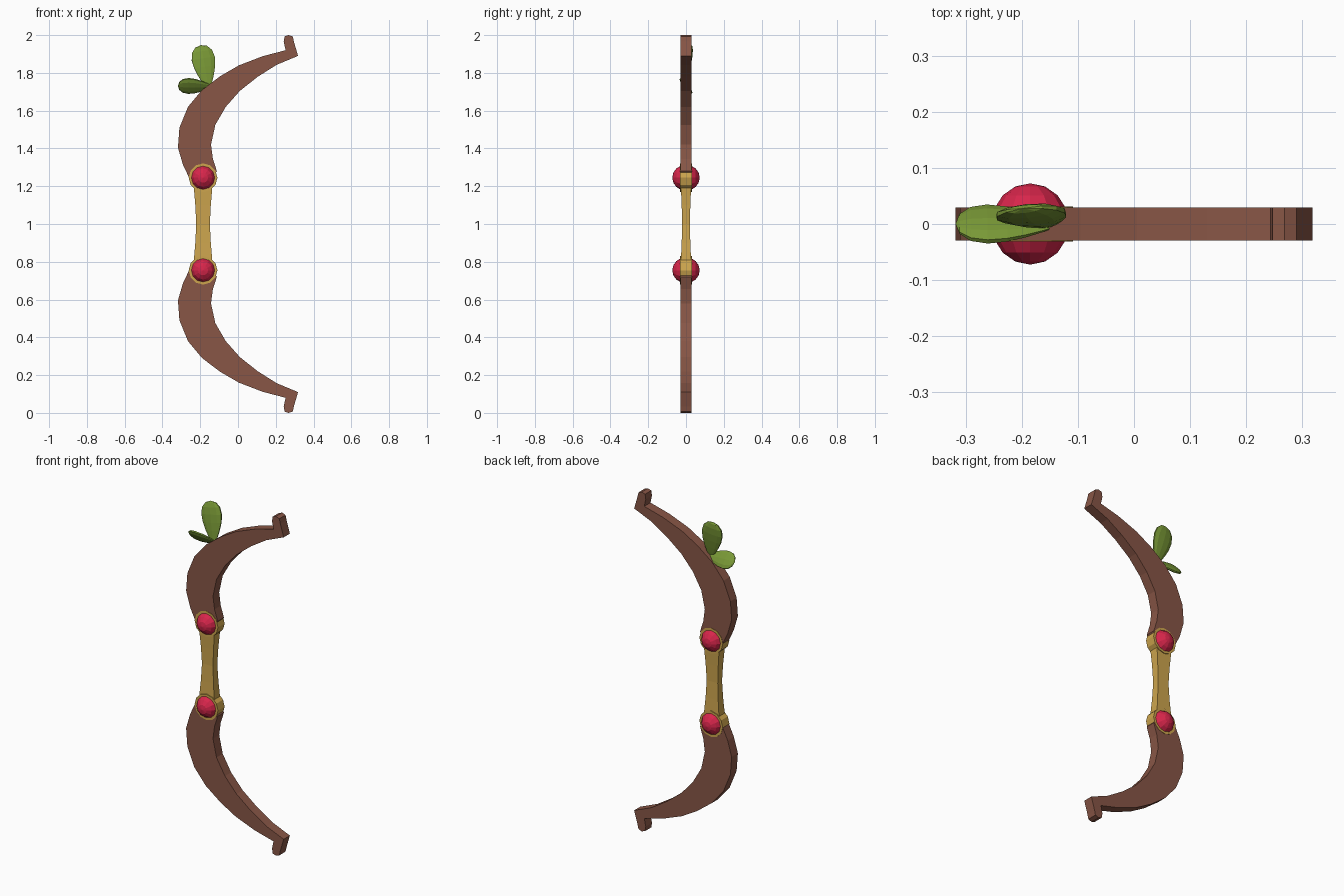
import bpy, bmesh, math
from mathutils import Vector, Matrix

if "Cube" in bpy.data.objects:
    bpy.data.objects.remove(bpy.data.objects["Cube"])


def material(name, rgb):
    m = bpy.data.materials.new(name)
    m.diffuse_color = (*rgb, 1)
    m.use_nodes = True
    m.node_tree.nodes["Principled BSDF"].inputs["Base Color"].default_value = m.diffuse_color
    return m


WOOD = material("brown wood", (0.246, 0.093, 0.061))
GOLD = material("gold", (0.61, 0.376, 0.076))
RED = material("red gem", (0.68, 0.019, 0.07))
GREEN = material("leaf green", (0.19, 0.315, 0.037))


def finish(bm, name, mat):
    bmesh.ops.recalc_face_normals(bm, faces=bm.faces)
    me = bpy.data.meshes.new(name)
    bm.to_mesh(me)
    bm.free()
    me.materials.append(mat)
    ob = bpy.data.objects.new(name, me)
    bpy.context.collection.objects.link(ob)
    return ob


def plate(name, pts, half, mat):
    """Extrude an (x, z) outline from y = -half to y = +half."""
    bm = bmesh.new()
    face = bm.faces.new([bm.verts.new((x, -half, z)) for x, z in pts])
    ext = bmesh.ops.extrude_face_region(bm, geom=[face])
    moved = [v for v in ext["geom"] if isinstance(v, bmesh.types.BMVert)]
    bmesh.ops.translate(bm, verts=moved, vec=(0, 2 * half, 0))
    return finish(bm, name, mat)


def leaf(name, base, tip, side, width, thick):
    """Teardrop leaf: a squashed sphere, narrow at the base."""
    base, tip, side = Vector(base), Vector(tip), Vector(side)
    axis = tip - base
    side = (side - side.project(axis)).normalized()
    normal = axis.cross(side).normalized()
    bm = bmesh.new()
    bmesh.ops.create_uvsphere(bm, u_segments=10, v_segments=8, radius=1)
    for v in bm.verts:
        t = (v.co.z + 1) / 2
        taper = 0.35 + 0.75 * t
        v.co = (base + axis * t + side * v.co.x * taper * width / 2
                + normal * v.co.y * taper * thick / 2)
    return finish(bm, name, GREEN)


# limb outline: outer edge, string nock, inner edge
OUTER = [(-0.225, 1.20), (-0.255, 1.237), (-0.292, 1.315), (-0.318, 1.405),
         (-0.31, 1.51), (-0.265, 1.62), (-0.19, 1.71), (-0.095, 1.782),
         (0.005, 1.84), (0.13, 1.888), (0.252, 1.92)]
NOCK = [(0.242, 1.965), (0.247, 1.993), (0.268, 2.0), (0.29, 1.992),
        (0.296, 1.965), (0.318, 1.89)]
INNER = [(0.205, 1.843), (0.105, 1.78), (0.01, 1.705), (-0.065, 1.62),
         (-0.12, 1.525), (-0.143, 1.42), (-0.133, 1.345), (-0.112, 1.28),
         (-0.15, 1.22)]
CX, DZ = -0.185, 0.245

for label, s in (("upper", 1), ("lower", -1)):
    # curved wooden limb
    plate(label + "_limb", [(x, 1 + s * (z - 1)) for x, z in OUTER + NOCK + INNER],
          0.029, WOOD)
    # gold setting around the gem
    ring = [(CX + 0.076 * math.cos(math.tau * i / 12),
             1 + s * DZ + 0.076 * math.sin(math.tau * i / 12)) for i in range(12)]
    plate(label + "_gem_setting", ring, 0.031, GOLD)
    # faceted gem showing on both faces
    bm = bmesh.new()
    bmesh.ops.create_uvsphere(bm, u_segments=12, v_segments=8, radius=0.069)
    bmesh.ops.transform(bm, verts=bm.verts, matrix=Matrix.Translation(
        (CX, 0, 1 + s * DZ)) @ Matrix.Diagonal((1, 1.05, 1, 1))
        @ Matrix.Rotation(math.pi / 2, 4, 'X'))
    finish(bm, label + "_gem", RED)

# waisted grip
bm = bmesh.new()
previous = None
for z, hx, hy in ((0.76, 0.053, 0.029), (0.9, 0.041, 0.023), (1.0, 0.036, 0.02),
                  (1.1, 0.041, 0.023), (1.24, 0.053, 0.029)):
    loop = [bm.verts.new((CX + a * hx, b * hy, z))
            for a, b in ((-1, -1), (1, -1), (1, 1), (-1, 1))]
    if previous:
        for i in range(4):
            j = (i + 1) % 4
            bm.faces.new((previous[i], previous[j], loop[j], loop[i]))
    else:
        bm.faces.new(loop)
    previous = loop
bm.faces.new(previous)
finish(bm, "grip", GOLD)

# two leaves sprouting from the upper limb
leaf("tall_leaf", (-0.155, -0.006, 1.715), (-0.197, 0.028, 1.947),
     (1, 0.1, 0.15), 0.162, 0.036)
leaf("low_leaf", (-0.135, 0.0, 1.728), (-0.318, 0.0, 1.732),
     (0, -0.6, 0.75), 0.132, 0.034)
